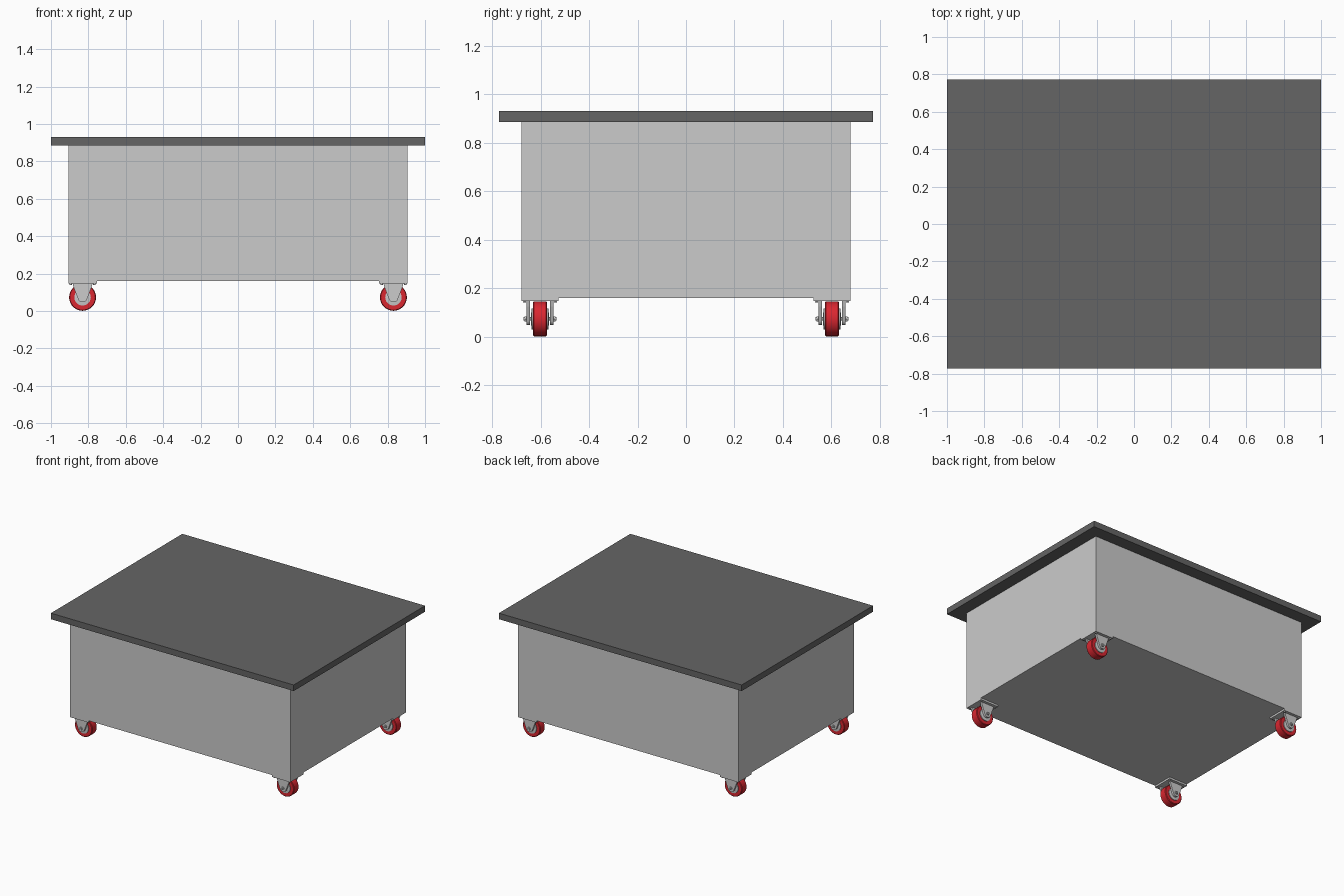
import bpy, bmesh
from math import sin, cos, pi, radians

if "Cube" in bpy.data.objects:
    bpy.data.objects.remove(bpy.data.objects["Cube"])


def material(name, rgb):
    m = bpy.data.materials.new(name)
    m.diffuse_color = (*rgb, 1)
    m.use_nodes = True
    m.node_tree.nodes["Principled BSDF"].inputs["Base Color"].default_value = m.diffuse_color
    return m


RED = material("red_tread", (0.70, 0.02, 0.03))
DARK = material("dark_grey", (0.13, 0.13, 0.13))


def finish(bm, name, mat=None, smooth=False):
    bmesh.ops.recalc_face_normals(bm, faces=bm.faces)
    me = bpy.data.meshes.new(name)
    bm.to_mesh(me)
    bm.free()
    ob = bpy.data.objects.new(name, me)
    bpy.context.collection.objects.link(ob)
    if mat:
        me.materials.append(mat)
    if smooth:
        bpy.ops.object.select_all(action='DESELECT')
        ob.select_set(True)
        bpy.context.view_layer.objects.active = ob
        bpy.ops.object.shade_smooth_by_angle(angle=radians(35))
    return ob


def box(name, lo, hi, mat=None):
    bm = bmesh.new()
    bmesh.ops.create_cube(bm, size=1)
    for v in bm.verts:
        v.co = [(a + b) / 2 + c * (b - a) for a, b, c in zip(lo, hi, v.co)]
    return finish(bm, name, mat)


def lathe(name, profile, centre, n, axis='Y', mat=None, smooth=True):
    # closed solid from (distance along axis, radius) rings
    bm = bmesh.new()
    rings = []
    for d, r in profile:
        ring = []
        for i in range(n):
            a = 2 * pi * i / n
            p = (r * cos(a), d, r * sin(a)) if axis == 'Y' else (r * cos(a), r * sin(a), d)
            ring.append(bm.verts.new([c + q for c, q in zip(centre, p)]))
        rings.append(ring)
    for r0, r1 in zip(rings, rings[1:]):
        for i in range(n):
            j = (i + 1) % n
            bm.faces.new((r0[i], r0[j], r1[j], r1[i]))
    bm.faces.new(rings[0])
    bm.faces.new(rings[-1])
    return finish(bm, name, mat, smooth)


def fork_leg(name, cx, y0, y1, zc, top):
    # tapered plate with a rounded lower end around the axle
    pts = [(-0.053, top), (-0.047, top - 0.022)]
    pts += [(0.026 * cos(a), zc + 0.026 * sin(a))
            for a in [radians(195 + 150 * i / 8) for i in range(9)]]
    pts += [(0.047, top - 0.022), (0.053, top)]
    bm = bmesh.new()
    f = bm.faces.new([bm.verts.new((cx + x, y0, z)) for x, z in pts])
    ext = bmesh.ops.extrude_face_region(bm, geom=[f])
    for v in ext['geom']:
        if isinstance(v, bmesh.types.BMVert):
            v.co.y = y1
    return finish(bm, name)


# Cabinet and worktop
box("cabinet_body", (-0.907, -0.68, 0.16), (0.907, 0.68, 0.886))
box("worktop", (-1, -0.773, 0.886), (1, 0.773, 0.931), DARK)

# Four casters
R, ZC, PLATE = 0.072, 0.073, 0.146
for sx in (-1, 1):
    for sy in (-1, 1):
        x, y = sx * 0.831, sy * 0.603
        tag = ("left" if sx < 0 else "right") + ("_front" if sy < 0 else "_back")
        # mounting plate with bolts
        box("caster_plate_" + tag, (x - 0.076, y - 0.077, PLATE), (x + 0.076, y + 0.077, 0.16))
        for bx in (-1, 1):
            for by in (-1, 1):
                lathe("plate_bolt_" + tag, [(-0.006, 0.007), (0.002, 0.007)],
                      (x + bx * 0.063, y + by * 0.064, PLATE), 6, 'Z', smooth=False)
        # wheel tread, hub and axle
        lathe("wheel_tread_" + tag, [(-0.029, 0.044), (-0.029, R - 0.004), (-0.025, R),
              (0.025, R), (0.029, R - 0.004), (0.029, 0.044)], (x, y, ZC), 32, mat=RED)
        lathe("wheel_hub_" + tag, [(-0.037, 0.02), (-0.034, 0.044), (0.034, 0.044),
              (0.037, 0.02)], (x, y, ZC), 24)
        lathe("axle_" + tag, [(-0.068, 0.007), (0.068, 0.007)], (x, y, ZC), 12)
        for s in (-1, 1):
            # fork legs and axle nuts
            fork_leg("fork_leg_" + tag, x, y + s * 0.041, y + s * 0.056, ZC, PLATE)
            d = sorted((s * 0.055, s * 0.063))
            lathe("axle_nut_" + tag, [(d[0], 0.012), (d[1], 0.012)], (x, y, ZC), 6, smooth=False)
